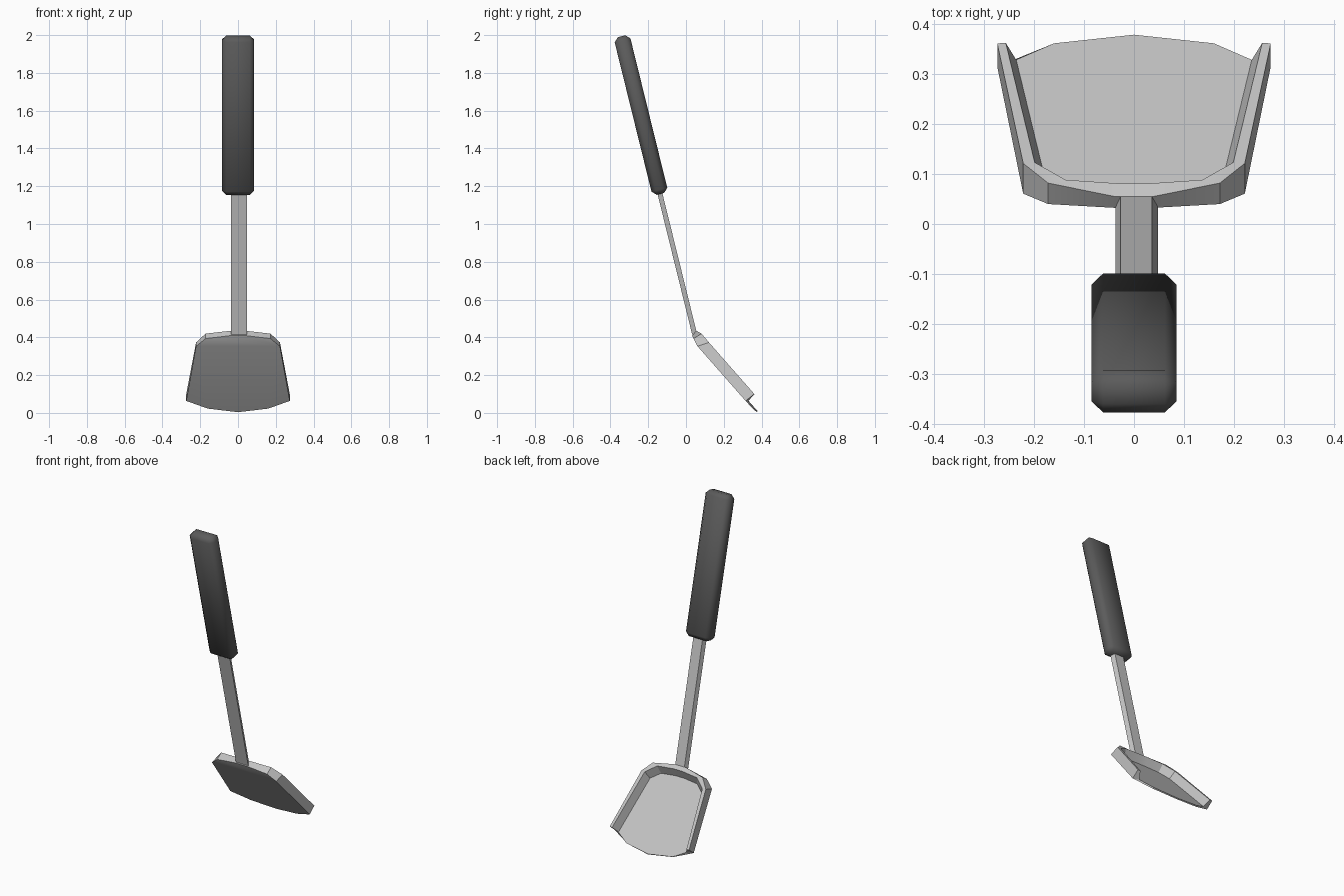
import bpy, bmesh, math
from mathutils import Vector, Matrix

if "Cube" in bpy.data.objects:
    bpy.data.objects.remove(bpy.data.objects["Cube"])

TILT = math.radians(13.85)          # lean of handle and rod
ALONG = Vector((0, 0.66, -0.75))    # blade direction, towards the tip
UP = Vector((0, 0.75, 0.66))        # blade normal, on the hollow side


def material(name, v):
    m = bpy.data.materials.new(name)
    m.diffuse_color = (v, v, v, 1)
    m.use_nodes = True
    m.node_tree.nodes["Principled BSDF"].inputs["Base Color"].default_value = m.diffuse_color
    return m


metal = material("light_grey_metal", 0.55)
grip = material("dark_grey_grip", 0.105)


def finish(name, bm, mat, angle=None):
    bmesh.ops.recalc_face_normals(bm, faces=bm.faces)
    me = bpy.data.meshes.new(name)
    bm.to_mesh(me)
    bm.free()
    ob = bpy.data.objects.new(name, me)
    bpy.context.collection.objects.link(ob)
    me.materials.append(mat)
    if angle:
        bpy.ops.object.select_all(action='DESELECT')
        ob.select_set(True)
        bpy.context.view_layer.objects.active = ob
        bpy.ops.object.shade_smooth_by_angle(angle=math.radians(angle))
    return ob


lean = Matrix.Rotation(TILT, 4, 'X')

# handle: chamfered bar
bm = bmesh.new()
bmesh.ops.create_cube(bm, size=1)
bmesh.ops.scale(bm, vec=(0.17, 0.086, 0.86), verts=bm.verts)
bmesh.ops.bevel(bm, geom=bm.edges[:], offset=0.023, segments=1, affect='EDGES')
bmesh.ops.translate(bm, vec=(0, 0.146, 1.588), verts=bm.verts)
bm.transform(lean)
finish("handle", bm, grip, 46)

# rod: trapezoid section, narrower at the back
bm = bmesh.new()
section = [(-0.037, 0.131), (0.048, 0.131), (0.036, 0.157), (-0.027, 0.157)]
low = [bm.verts.new((x, n, 0.395)) for x, n in section]
high = [bm.verts.new((x, n, 1.2)) for x, n in section]
bm.faces.new(low)
bm.faces.new(high)
for i in range(4):
    j = (i + 1) % 4
    bm.faces.new((low[i], low[j], high[j], high[i]))
bm.transform(lean)
finish("rod", bm, metal)

# blade: rim rings given as half paths (x, along, up) and mirrored
bm = bmesh.new()


def ring(half):
    pts = half + [(-x, u, v) for x, u, v in reversed(half) if x != 0]
    return [bm.verts.new(Vector((x, 0, 0)) + ALONG * u + UP * v) for x, u, v in pts]


bottom = ring([(-.274, .161, .279), (-.222, -.225, .279), (-.172, -.269, .290), (-.04, -.286, .295)])
rim_out = ring([(-.274, .164, .338), (-.222, -.200, .338), (-.172, -.261, .339), (-.04, -.290, .329)])
rim_in = ring([(-.257, .166, .338), (-.199, -.197, .338), (-.137, -.250, .338), (-.03, -.261, .338)])
floor = ring([(-.236, .170, .289), (-.180, -.180, .289), (-.125, -.226, .289), (-.03, -.236, .289)])
tip_low = ring([(-.16, .217, .281), (0, .245, .284)])
tip_top = ring([(-.16, .219, .290), (0, .244, .291)])


def strip(a, b):
    for i in range(len(a) - 1):
        bm.faces.new((a[i], a[i + 1], b[i + 1], b[i]))


# rim walls and their open ends
strip(bottom, rim_out)
strip(rim_out, rim_in)
strip(rim_in, floor)
for k in (0, -1):
    bm.faces.new((bottom[k], rim_out[k], rim_in[k], floor[k]))

# underside, floor and front edge
bm.faces.new([bottom[0], bottom[1], bottom[-2], bottom[-1]] + tip_low[::-1])
bm.faces.new(bottom[1:-1])
bm.faces.new(floor + tip_top[::-1])
strip([bottom[0]] + tip_low + [bottom[-1]], [floor[0]] + tip_top + [floor[-1]])
finish("blade", bm, metal, 25)
